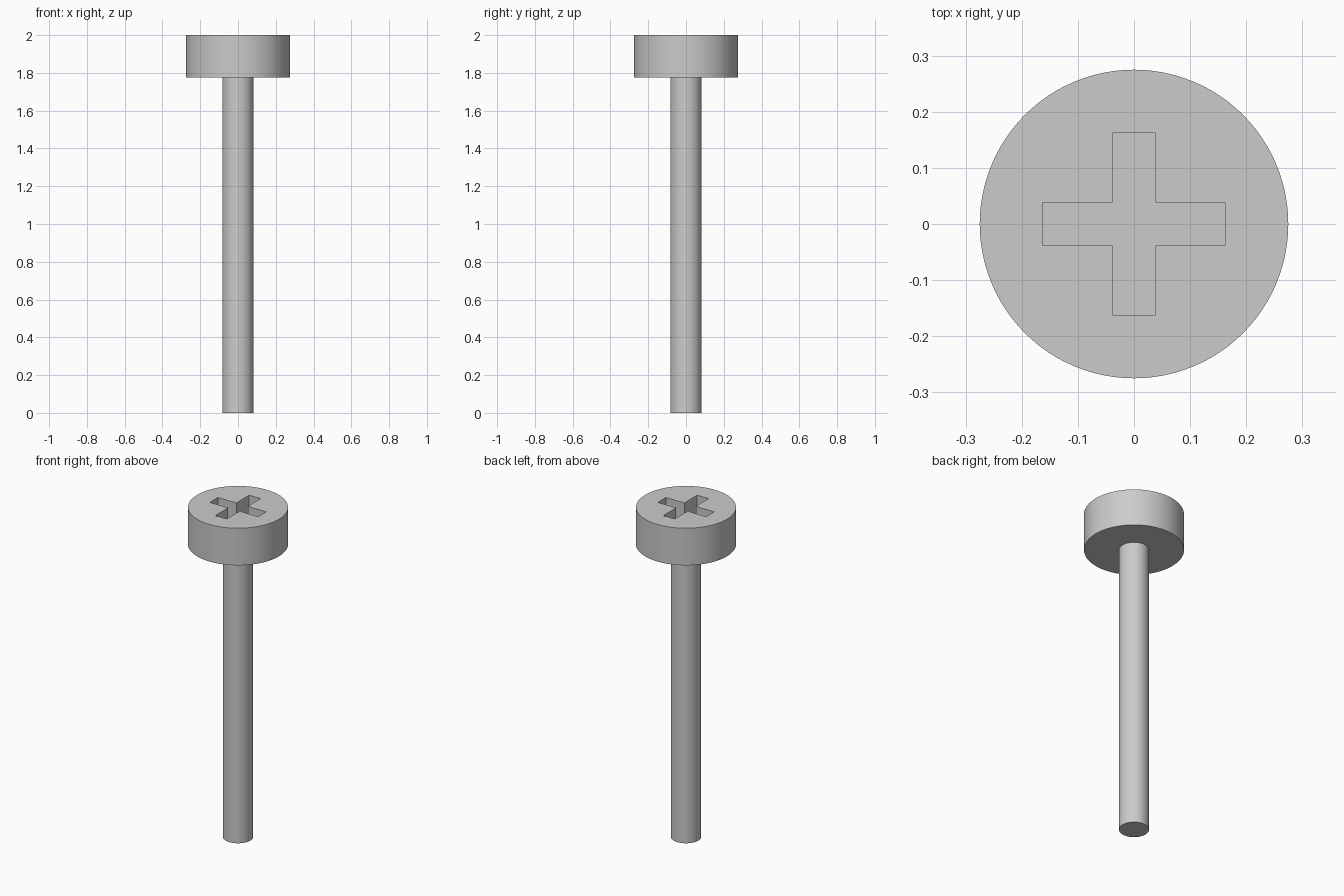
import bpy
import math

cube = bpy.data.objects.get("Cube")
if cube:
    bpy.data.objects.remove(cube, do_unlink=True)

HEAD_R, SHAFT_R = 0.275, 0.083
HEAD_BOTTOM, TOP = 1.775, 2.0
SLOT_LENGTH, SLOT_WIDTH, SLOT_DEPTH = 0.324, 0.077, 0.11

steel = bpy.data.materials.new("grey steel")
steel.use_nodes = True
colour = (0.6, 0.6, 0.6, 1)
steel.diffuse_color = colour
steel.node_tree.nodes["Principled BSDF"].inputs["Base Color"].default_value = colour


def cylinder(name, radius, bottom, top, sides):
    bpy.ops.mesh.primitive_cylinder_add(
        vertices=sides, radius=radius, depth=top - bottom,
        location=(0, 0, (bottom + top) / 2))
    obj = bpy.context.object
    obj.name = name
    obj.data.materials.append(steel)
    return obj


def slot_cutter(name, size_x, size_y):
    bpy.ops.mesh.primitive_cube_add(size=1, location=(0, 0, TOP))
    obj = bpy.context.object
    obj.name = name
    obj.scale = (size_x, size_y, SLOT_DEPTH * 2)
    bpy.ops.object.transform_apply(location=False, rotation=False, scale=True)
    obj.data.materials.append(steel)
    return obj


# Shaft and head
shaft = cylinder("shaft", SHAFT_R, 0, HEAD_BOTTOM, 64)
head = cylinder("head", HEAD_R, HEAD_BOTTOM, TOP, 96)

# Cross-shaped drive recess, cut one slot at a time
for name, sx, sy in (("slot_cutter_x", SLOT_LENGTH, SLOT_WIDTH),
                     ("slot_cutter_y", SLOT_WIDTH, SLOT_LENGTH)):
    cutter = slot_cutter(name, sx, sy)
    cut = head.modifiers.new(name, "BOOLEAN")
    cut.operation = "DIFFERENCE"
    cut.solver = "EXACT"
    cut.object = cutter
    bpy.ops.object.select_all(action="DESELECT")
    head.select_set(True)
    bpy.context.view_layer.objects.active = head
    bpy.ops.object.modifier_apply(modifier=cut.name)
    bpy.data.objects.remove(cutter, do_unlink=True)

# Smooth round walls with crisp rims
for obj in (shaft, head):
    bpy.ops.object.select_all(action="DESELECT")
    obj.select_set(True)
    bpy.context.view_layer.objects.active = obj
    bpy.ops.object.shade_smooth_by_angle(angle=math.radians(30))
